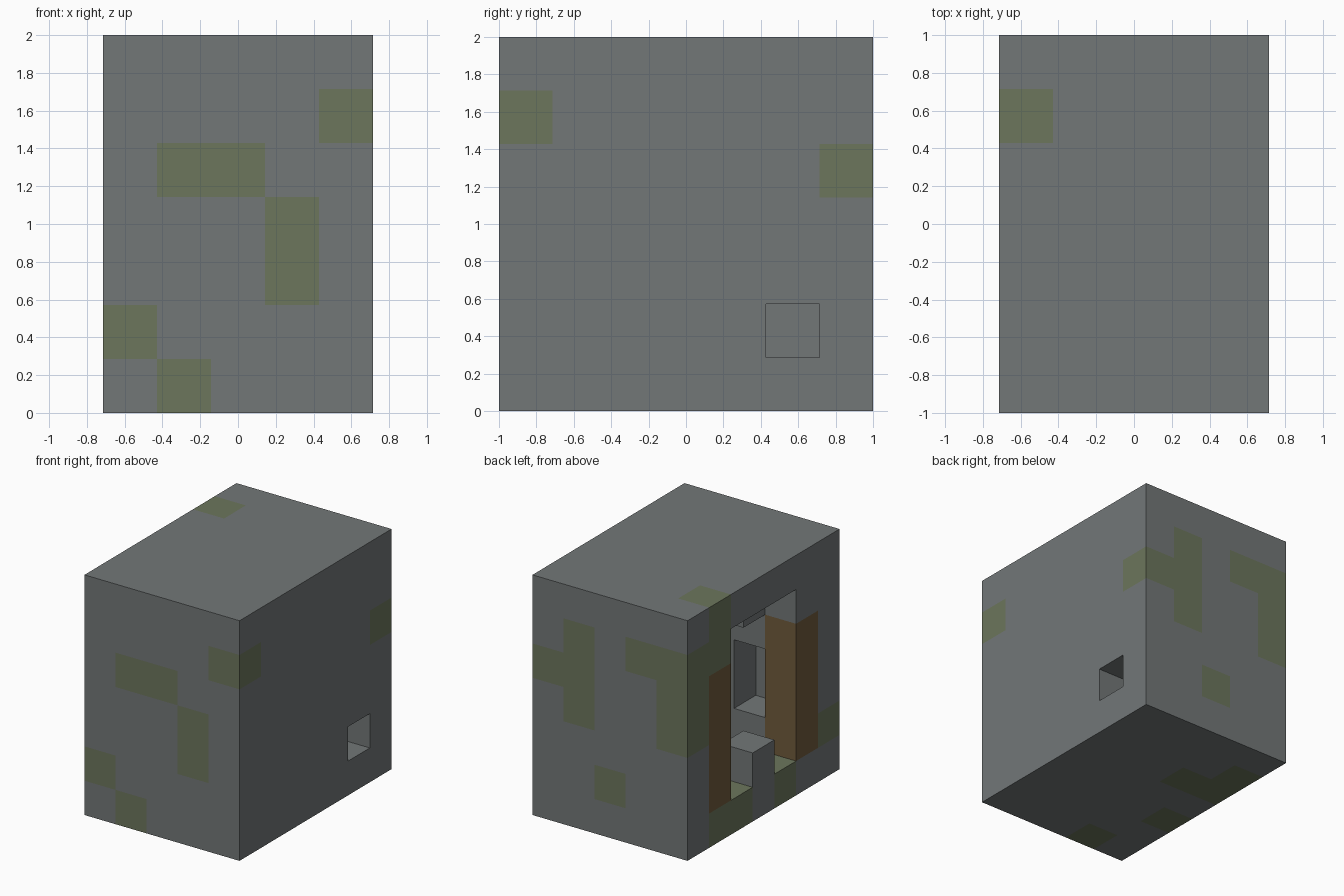
import bpy
import bmesh
from itertools import product
from mathutils import Vector

cube = bpy.data.objects.get("Cube")
if cube:
    bpy.data.objects.remove(cube)

NX, NY, NZ = 5, 7, 7      # blocks along x, y and z
S = 2 / 7                 # block size


def material(name, rgb):
    m = bpy.data.materials.new(name)
    m.use_nodes = True
    m.diffuse_color = (*rgb, 1)
    m.node_tree.nodes["Principled BSDF"].inputs["Base Color"].default_value = (*rgb, 1)
    return m


def box(xs, ys, zs):
    """All blocks in inclusive index ranges."""
    return set(product(*(range(a, b + 1) for a, b in (xs, ys, zs))))


# Solid stone, hollowed by the doorway, room, arched ceiling and niches
solid = box((0, NX - 1), (0, NY - 1), (0, NZ - 1))
solid -= box((0, 0), (2, 4), (1, 5))          # doorway on the right side
solid -= box((1, 3), (2, 4), (1, 4))          # room
solid -= box((1, 3), (3, 3), (5, 5))          # raised ceiling
for y in (1, 5):
    solid -= box((1, 1), (y, y), (2, 3))      # wall niches
solid -= box((4, 4), (5, 5), (1, 1))          # small window on the left side
solid |= {(0, 3, 1)}                          # doorstep block

# Wooden door posts
wood = box((0, 0), (1, 1), (1, 4)) | box((0, 0), (5, 5), (1, 4))

# Mossy blocks
moss = {(4, 0, 5), (0, 0, 1), (1, 0, 0)}                      # front
moss |= box((1, 2), (0, 0), (4, 4)) | box((3, 3), (0, 0), (2, 3))
moss |= box((0, 0), (6, 6), (3, 5)) | box((3, 3), (6, 6), (3, 5))
moss |= {(1, 6, 5), (4, 6, 4), (2, 6, 1)}                     # back
moss |= box((0, 0), (5, 5), (5, 6))                           # above the post
moss |= {(0, 5, 0), (0, 4, 0), (0, 2, 0), (1, 4, 0)}          # threshold


def block_object(name, cells, mat):
    """Outer faces of a group of blocks, skipping faces against other blocks."""
    bm = bmesh.new()
    for cell in sorted(cells):
        for axis, side in product(range(3), (-1, 1)):
            near = list(cell)
            near[axis] += side
            if tuple(near) in solid:
                continue
            u, v = (axis + 1) % 3, (axis + 2) % 3
            corners = []
            for du, dv in ((0, 0), (1, 0), (1, 1), (0, 1)):
                p = Vector(cell)
                p[axis] += (side + 1) / 2
                p[u] += du
                p[v] += dv
                p -= Vector((NX / 2, NY / 2, 0))
                corners.append(bm.verts.new(p * S))
            bm.faces.new(corners if side > 0 else corners[::-1])
    bmesh.ops.remove_doubles(bm, verts=bm.verts, dist=S / 100)
    mesh = bpy.data.meshes.new(name)
    bm.to_mesh(mesh)
    bm.free()
    mesh.materials.append(mat)
    obj = bpy.data.objects.new(name, mesh)
    bpy.context.collection.objects.link(obj)
    return obj


block_object("stone_walls", solid - wood - moss, material("stone grey", (0.170, 0.185, 0.187)))
block_object("mossy_blocks", moss, material("moss green", (0.150, 0.180, 0.107)))
block_object("door_posts", wood, material("wood brown", (0.160, 0.105, 0.045)))
